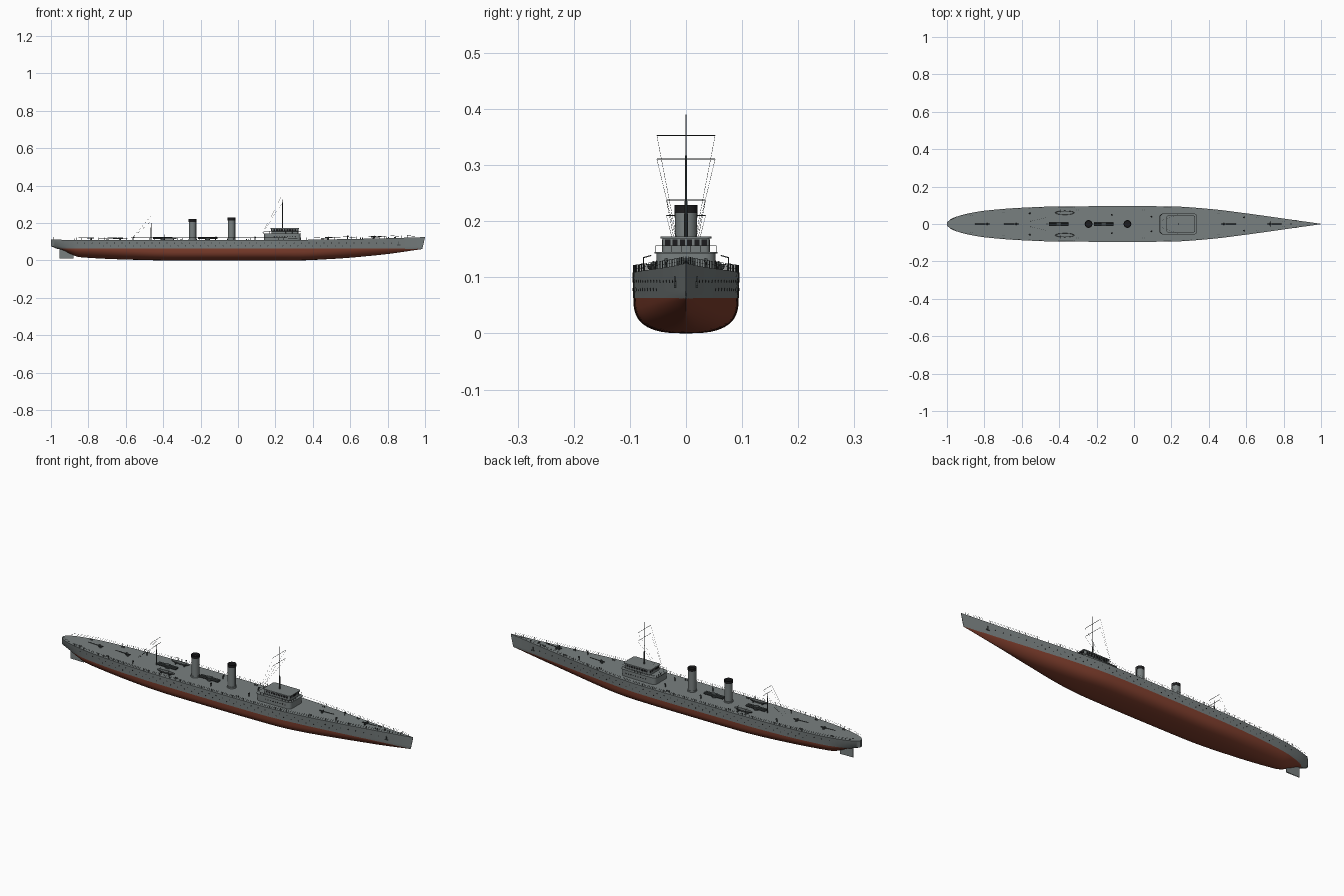
import bpy, bmesh, math
from mathutils import Vector, Matrix

if "Cube" in bpy.data.objects:
    bpy.data.objects.remove(bpy.data.objects["Cube"])


def material(name, rgb):
    m = bpy.data.materials.new(name)
    m.diffuse_color = (*rgb, 1)
    m.use_nodes = True
    m.node_tree.nodes["Principled BSDF"].inputs["Base Color"].default_value = m.diffuse_color
    return m


GREY = material("hull grey", (0.19, 0.215, 0.215))
RED = material("bottom red", (0.22, 0.05, 0.027))
DARK = material("dark grey", (0.055, 0.065, 0.065))
BLACK = material("black", (0.012, 0.012, 0.013))


def finish(name, bm, mats, angle=35):
    me = bpy.data.meshes.new(name)
    bmesh.ops.recalc_face_normals(bm, faces=bm.faces)
    bm.to_mesh(me)
    bm.free()
    ob = bpy.data.objects.new(name, me)
    bpy.context.collection.objects.link(ob)
    for m in mats:
        me.materials.append(m)
    bpy.ops.object.select_all(action='DESELECT')
    ob.select_set(True)
    bpy.context.view_layer.objects.active = ob
    bpy.ops.object.shade_smooth_by_angle(angle=math.radians(angle))
    return ob


def rod(bm, a, b, r, r2=None, n=6):
    a, b = Vector(a), Vector(b)
    d = b - a
    mat = Matrix.Translation((a + b) / 2) @ d.to_track_quat('Z', 'Y').to_matrix().to_4x4()
    bmesh.ops.create_cone(bm, cap_ends=True, segments=n, radius1=r,
                          radius2=r if r2 is None else r2, depth=d.length, matrix=mat)


def box(bm, lo, hi):
    lo, hi = Vector(lo), Vector(hi)
    mat = Matrix.Translation((lo + hi) / 2) @ Matrix.Diagonal((*(hi - lo), 1))
    return bmesh.ops.create_cube(bm, size=1, matrix=mat)['verts']


def curve(*p):
    """Smooth monotone curve through the points."""
    s = [(b[1] - a[1]) / (b[0] - a[0]) for a, b in zip(p, p[1:])]
    m = [s[0]] + [2 * u * v / (u + v) if u * v > 0 else 0 for u, v in zip(s, s[1:])] + [s[-1]]

    def f(x):
        x = min(max(x, p[0][0]), p[-1][0])
        i = next(k for k in range(len(s)) if x <= p[k + 1][0])
        h = p[i + 1][0] - p[i][0]
        t = (x - p[i][0]) / h
        return ((2*t**3 - 3*t*t + 1) * p[i][1] + (t**3 - 2*t*t + t) * h * m[i]
                + (3*t*t - 2*t**3) * p[i + 1][1] + (t**3 - t*t) * h * m[i + 1])
    return f


# Hull lines
WL = 0.063
beam = curve((-1, .008), (-.98, .026), (-.95, .039), (-.9, .053), (-.8, .071), (-.6, .087), (-.4, .094),
             (0, .0955), (.2, .094), (.4, .081), (.6, .057), (.8, .029), (1, .001))
water = curve((-1, .005), (-.95, .03), (-.9, .044), (-.8, .064), (-.6, .084), (-.4, .092), (0, .094),
              (.2, .092), (.4, .076), (.6, .051), (.8, .024), (1, .001))
deck = curve((-1, .111), (-.4, .109), (.2, .109), (.5, .113), (.8, .119), (1, .125))
keel = curve((-1, .058), (-.9, .028), (-.85, .018), (-.6, .005), (-.35, 0), (.3, 0), (.5, .008),
             (.76, .03), (1, .061))
full = curve((-1, 1.5), (-.7, 2), (-.3, 2.8), (.3, 2.7), (.6, 1.9), (.9, 1.25), (1, 1.2))


def side(x, z):
    t = (z - WL) / (deck(x) - WL)
    return water(x) + (beam(x) - water(x)) * t


def section(x):
    bow, stern = max(0, (x - .8) / .2), max(0, (-.85 - x) / .15)
    D, W, K, e = deck(x), water(x), keel(x), 2 / full(x)
    pts = [(x, beam(x), D), (x - .011 * bow, side(x, .076), .076), (x - .015 * bow + .03 * stern, W, WL)]
    for i in range(1, 10):
        a = i / 9 * math.pi / 2
        t = math.sin(a) ** e
        y = 0 if i == 9 else W * math.cos(a) ** e
        pts.append((x - .015 * bow + (.03 + .03 * t) * stern, y, WL - (WL - K) * t))
    return pts + [(px, -py, pz) for px, py, pz in pts[-2::-1]]


bm = bmesh.new()
xs = [-1, -.99, -.98, -.965] + [-.95 + .025 * i for i in range(78)] + [1]
rings = [[bm.verts.new(p) for p in section(x)] for x in xs]
for r, q in zip(rings, rings[1:]):
    for i in range(len(r)):
        j = (i + 1) % len(r)          # the last strip is the deck
        bm.faces.new((r[i], q[i], q[j], r[j]))
bm.faces.new(rings[0])
bm.faces.new(rings[-1])
for f in bm.faces:
    f.material_index = 1 if f.calc_center_median().z < WL - .0005 and len(f.verts) == 4 else 0
finish("hull", bm, [GREY, RED], 40)

# Rudder
bm = bmesh.new()
for v in box(bm, (-.955, -.003, .01), (-.88, .003, .062)):
    if v.co.x < -.9:
        v.co.y *= .4
finish("rudder", bm, [GREY])

# Deck edge railing: posts and two wires on each side
bm = bmesh.new()
rail = [-.985 + .03 * i for i in range(66)]
for s in (1, -1):
    def edge(x, h):
        return (x, s * max(beam(x) - .002, .001), deck(x) + h)
    for x in rail:
        rod(bm, edge(x, -.001), edge(x, .013), .0006, n=4)
    for x, x2 in zip(rail, rail[1:]):
        for h in (.0065, .0125):
            rod(bm, edge(x, h), edge(x2, h), .0003, n=4)
finish("deck_railing", bm, [DARK])

# Portholes along the hull sides
bm = bmesh.new()
for s in (1, -1):
    for z, x0, n in ((.093, -.86, 44), (.078, -.72, 34)):
        for i in range(n):
            x = x0 + .04 * i
            y = side(x, z)
            rod(bm, (x, s * (y - .003), z), (x, s * (y + .0006), z), .0025, n=8)
finish("portholes", bm, [BLACK])

# Anchors at the bow
bm = bmesh.new()
for s in (1, -1):
    y = s * (side(.86, .09) + .001)
    box(bm, (.858, y - .002, .083), (.862, y + .002, .101))
    box(bm, (.851, y - .002, .081), (.869, y + .002, .085))
finish("anchors", bm, [DARK])

# Bridge: lower house, wheelhouse and roof with rounded corners
for name, lo, hi, r in (("lower_deckhouse", (.14, -.053, .10), (.335, .053, .142), .018),
                        ("deckhouse_top", (.136, -.056, .142), (.338, .056, .145), .019),
                        ("wheelhouse", (.178, -.042, .145), (.322, .042, .169), .008),
                        ("wheelhouse_roof", (.174, -.045, .169), (.327, .045, .173), .009)):
    bm = bmesh.new()
    box(bm, lo, hi)
    up = [e for e in bm.edges if abs(e.verts[0].co.z - e.verts[1].co.z) > .001]
    bmesh.ops.bevel(bm, geom=up, offset=r, segments=4, profile=.5, affect='EDGES')
    finish(name, bm, [GREY])

# Wheelhouse windows
bm = bmesh.new()
for i in range(6):
    y = -.0325 + .013 * i
    for x in (.178, .322):
        box(bm, (x - .0007, y - .0045, .157), (x + .0007, y + .0045, .167))
for i in range(9):
    x = .194 + .014 * i
    for y in (-.042, .042):
        box(bm, (x - .005, y - .0007, .157), (x + .005, y + .0007, .167))
        rod(bm, (x, y * 1.24, .127), (x, y * 1.28, .127), .003, n=8)
finish("bridge_windows", bm, [BLACK])

# Bridge railing
bm = bmesh.new()
corners = [(.15, -.054), (.325, -.054), (.336, -.042), (.336, .042), (.325, .054), (.15, .054),
           (.138, .042), (.138, -.042)]
for a, b in zip(corners, corners[1:] + corners[:1]):
    n = max(1, round(math.dist(a, b) / .018))
    for i in range(n):
        p = Vector(a).lerp(Vector(b), i / n)
        rod(bm, (*p, .144), (*p, .156), .0005, n=4)
    rod(bm, (*a, .156), (*b, .156), .0004, n=4)
finish("bridge_railing", bm, [DARK])

# Funnels with black hollow caps
for name, x, top in (("aft_funnel", -.243, .221), ("forward_funnel", -.035, .229)):
    bm = bmesh.new()
    rod(bm, (x, 0, .105), (x, 0, .116), .0225, n=24)
    rod(bm, (x, 0, .116), (x, 0, top - .014), .0195, n=24)
    rod(bm, (x + .021, 0, .11), (x + .021, 0, top - .006), .0015, n=6)
    finish(name, bm, [GREY])
    bm = bmesh.new()
    rod(bm, (x, 0, top - .014), (x, 0, top), .0207, n=24)
    cap = [f for f in bm.faces if f.normal.z > .9]
    bmesh.ops.inset_region(bm, faces=cap, thickness=.003)
    bmesh.ops.translate(bm, verts=cap[0].verts, vec=(0, 0, -.01))
    finish(name + "_cap", bm, [BLACK])

# Masts, yards and rigging: x, foot, top, radius, yards (height, half width), stay foot
for name, x, foot, top, r, yards, stay in (
        ("foremast", .238, .17, .39, .0036, ((.353, .052), (.311, .052)), (.13, .145)),
        ("aft_mast", -.465, .105, .25, .003, ((.238, .035), (.21, .035)), (-.565, .12))):
    bm = bmesh.new()
    mid = foot + (top - foot) * .3
    rod(bm, (x, 0, foot), (x, 0, mid), r, r * .8, 10)
    rod(bm, (x, 0, mid), (x, 0, top), r * .6, .0006, 8)
    for z, w in yards:
        rod(bm, (x, -w, z), (x, w, z), .0009, n=6)
    finish(name, bm, [DARK])
    bm = bmesh.new()
    for z, w in yards:
        for s in (1, -1):
            rod(bm, (x, s * w, z), (stay[0], s * .012, stay[1]), .0003, n=4)
    finish(name + "_rigging", bm, [DARK])

# Deck guns: pedestal, shield and barrel
for name, x, d in (("bow_gun", .725, 1), ("forward_gun", .48, 1),
                   ("quarterdeck_gun", -.63, -1), ("stern_gun", -.785, -1)):
    bm = bmesh.new()
    z = deck(x)
    rod(bm, (x, 0, z - .002), (x, 0, z + .008), .006, .004, 10)
    rod(bm, (x - d * .014, 0, z + .01), (x + d * .012, 0, z + .01), .0032, n=8)
    rod(bm, (x + d * .01, 0, z + .01), (x + d * .068, 0, z + .012), .0019, .0013, 8)
    w = .017 if name == "bow_gun" else .006
    box(bm, (x + d * .006 - .001, -w, z + .004), (x + d * .006 + .001, w, z + .016))
    finish(name, bm, [DARK])

# Torpedo tube mounts on the centreline
for name, x in (("aft_torpedo_tubes", -.402), ("forward_torpedo_tubes", -.162)):
    bm = bmesh.new()
    rod(bm, (x, 0, .107), (x, 0, .115), .012, n=14)
    for y in (-.0065, .0065):
        rod(bm, (x - .053, y, .1195), (x + .053, y, .1195), .0055, n=10)
    box(bm, (x - .012, -.011, .114), (x + .012, .011, .126))
    finish(name, bm, [DARK])

# Lifeboats on chocks with davits
for name, s in (("port_lifeboat", 1), ("starboard_lifeboat", -1)):
    bm = bmesh.new()
    bmesh.ops.create_uvsphere(bm, u_segments=20, v_segments=12, radius=1)
    bmesh.ops.bisect_plane(bm, geom=bm.verts[:] + bm.edges[:] + bm.faces[:], plane_co=(0, 0, 0),
                           plane_no=(0, 0, 1), clear_outer=True)
    top = bmesh.ops.holes_fill(bm, edges=[e for e in bm.edges if e.is_boundary])['faces']
    bmesh.ops.inset_region(bm, faces=top, thickness=.12)
    bmesh.ops.translate(bm, verts=list({v for f in top for v in f.verts}), vec=(0, 0, -.3))
    bmesh.ops.transform(bm, verts=bm.verts, matrix=Matrix.Translation((-.37, s * .06, .124))
                        @ Matrix.Diagonal((.052, .011, .012, 1)))
    finish(name, bm, [GREY])
    bm = bmesh.new()
    for x in (-.395, -.345):
        box(bm, (x - .002, s * .06 - .007, .107), (x + .002, s * .06 + .007, .115))
        rod(bm, (x, s * .076, .107), (x, s * .076, .135), .001)
        rod(bm, (x, s * .076, .135), (x, s * .062, .139), .001)
    finish(name + "_davits", bm, [DARK])

# Mooring bollards and ventilators, mirrored
bm = bmesh.new()
for s in (1, -1):
    for x, y in ((-.87, .045), (-.7, .062), (-.3, .075), (.05, .075), (.45, .055), (.66, .036), (.8, .015)):
        for dx in (-.005, .005):
            rod(bm, (x + dx, s * y, deck(x) - .002), (x + dx, s * y, deck(x) + .007), .002, n=8)
    for x, y in ((-.56, .058), (-.12, .05), (.09, .04), (.585, .035)):
        rod(bm, (x, s * y, deck(x) - .002), (x, s * y, deck(x) + .014), .0022, n=8)
        rod(bm, (x - .002, s * y, deck(x) + .014), (x + .005, s * y, deck(x) + .016), .003, .004, 8)
rod(bm, (.84, 0, .117), (.84, 0, .126), .005, n=12)
rod(bm, (.975, 0, .12), (.975, 0, .137), .0006, n=6)
rod(bm, (-.985, 0, .108), (-.985, 0, .125), .0006, n=6)
finish("deck_fittings", bm, [DARK])
